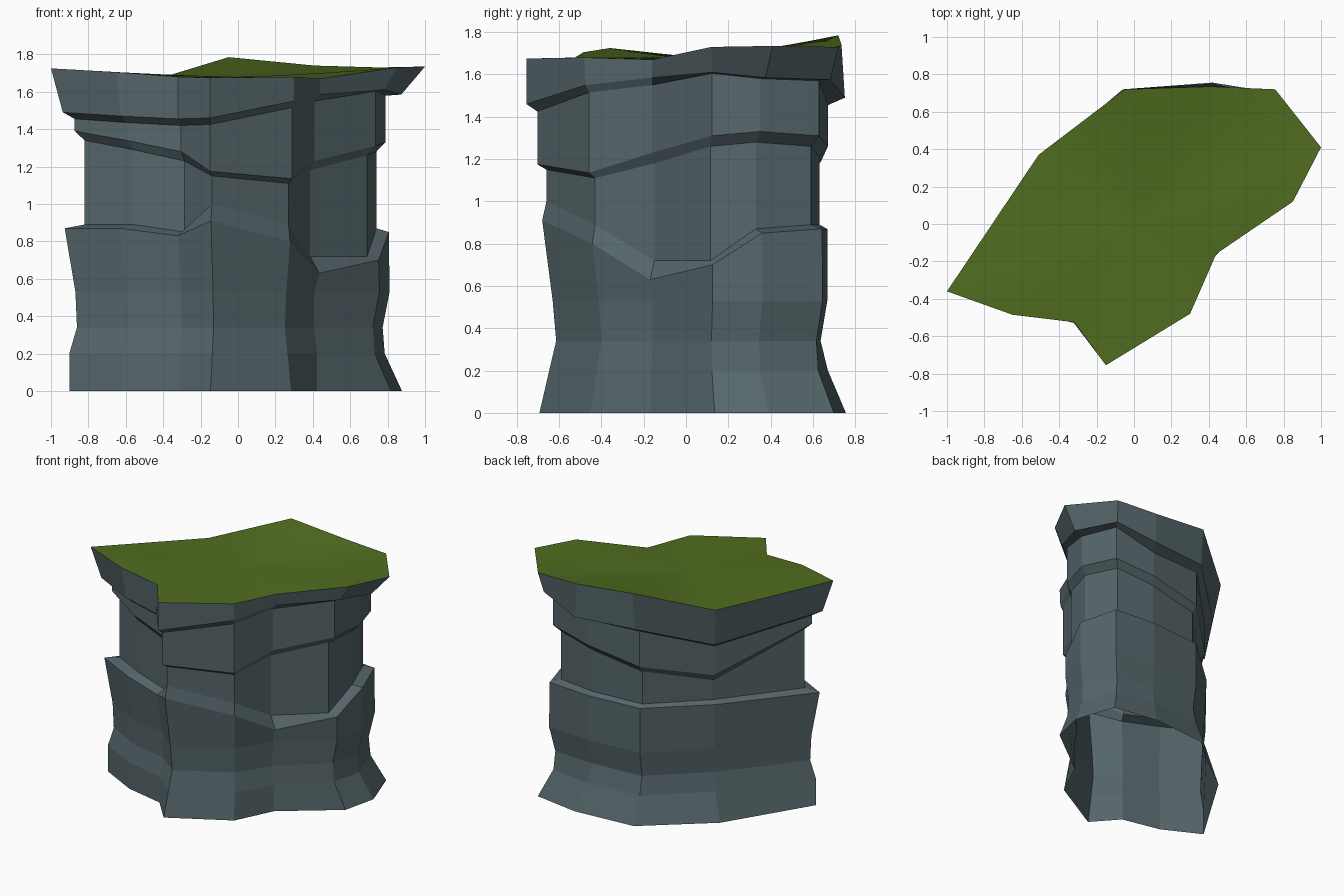
import bpy, bmesh

if "Cube" in bpy.data.objects:
    bpy.data.objects.remove(bpy.data.objects["Cube"])

# Lower-wall outlines as scales of the upper wall, from the foot to the ledge
FOOT_Z = (0, .2, .34, .53)
PLAIN = (1.10, 1.10, 1.05, 1.06, 1.13)
FLARED = (1.185, 1.06, 1.045, 1.095, 1.09)
SLIM = (1.05, .98, .93, .955, 1.03)
BACK = (1.20, 1.065, 1.01, 1.06, 1.06)
SPREAD = (1.27, 1.08, 1.03, 1.06, 1.09)

# One row per vertical edge of the cliff, counter-clockwise from the far left:
# wall x, y | cap x, y, z | ledge z, band z, lip z | lip flare, lower outline
COLUMNS = [
    (-.82, -.265, -1.00, -.36, 1.725, .87, 1.34, 1.49, .5, PLAIN),
    (-.56, -.40, -.65, -.485, 1.705, .87, 1.29, 1.47, .6, PLAIN),
    (-.285, -.46, -.32, -.525, 1.68, .83, 1.23, 1.455, 1.1, PLAIN),
    (-.14, -.66, -.15, -.755, 1.675, .91, 1.15, 1.46, 1.0, SLIM),
    (.27, -.43, .30, -.48, 1.68, .80, 1.11, 1.55, .8, SLIM),
    (.385, -.15, .44, -.16, 1.67, .63, 1.18, 1.585, .9, PLAIN),
    (.69, .115, .85, .12, 1.73, .70, 1.26, 1.61, .4, FLARED),
    (.74, .33, 1.00, .41, 1.735, .85, 1.28, 1.585, .4, FLARED),
    (.65, .59, .755, .72, 1.73, .87, 1.26, 1.575, .6, FLARED),
    (.35, .63, .41, .735, 1.74, .87, 1.21, 1.49, 1.25, BACK),
    (-.05, .60, -.05, .72, 1.785, .87, 1.14, 1.50, .7, BACK),
    (-.41, .26, -.51, .37, 1.645, .87, 1.04, 1.35, .5, SPREAD),
]
BAND = 1.065                                   # overhang of the upper band


def column_points(c):
    """Profile of one vertical edge, from the foot up to the cap rim."""
    x, y, tx, ty, tz, ledge, band, lip, flare, foot = c
    steep = x > -.2 and x < .5 and y < 0       # steep ledge on the front corner
    pts = [(x * k, y * k, z) for k, z in zip(foot, FOOT_Z + (ledge,))]
    pts.append((x, y, ledge + (.09 if steep else .02)))
    pts.append((x, y, band))
    bx, by = x * BAND, y * BAND
    pts.append((bx, by, band + (.025 if foot is SLIM else .05)))
    pts.append((bx, by, lip - (.005 if x > .6 else .035)))
    pts.append((bx + (tx - bx) * flare, by + (ty - by) * flare, lip))
    pts.append((tx, ty, tz))
    return pts


def material(name, colour):
    mat = bpy.data.materials.new(name)
    mat.diffuse_color = (*colour, 1)
    mat.use_nodes = True
    mat.node_tree.nodes["Principled BSDF"].inputs["Base Color"].default_value = mat.diffuse_color
    return mat


def loft(bm, rings):
    """Bridge closed rings of points with quads; returns the vertex rings."""
    rows = [[bm.verts.new(p) for p in ring] for ring in rings]
    n = len(rows[0])
    for a, b in zip(rows, rows[1:]):
        for i in range(n):
            j = (i + 1) % n
            bm.faces.new((a[i], a[j], b[j], b[i]))
    return rows


def finish(bm, name, mat, smooth):
    mesh = bpy.data.meshes.new(name)
    for f in bm.faces:
        f.smooth = smooth
    bm.to_mesh(mesh)
    bm.free()
    mesh.materials.append(mat)
    obj = bpy.data.objects.new(name, mesh)
    bpy.context.collection.objects.link(obj)
    return obj


# Rock wall: open at the bottom, with ledge, band and flared cap
rings = list(zip(*[column_points(c) for c in COLUMNS]))
bm = bmesh.new()
loft(bm, rings)
finish(bm, "rock_wall", material("slate rock", (.092, .133, .145)), False)

# Grass top: shrinking rings that settle to an even height in the middle
rim = rings[-1]
MID = 1.68
bm = bmesh.new()
rows = loft(bm, [[(x * k, y * k, MID + (z - MID) * k ** 1.4) for x, y, z in rim]
                 for k in (1, .85, .7, .55, .4, .2)])
centre = bm.verts.new((0, 0, MID))
last = rows[-1]
for i in range(len(last)):
    bm.faces.new((last[i], last[(i + 1) % len(last)], centre))
finish(bm, "grass_top", material("moss green", (.080, .152, .014)), True)
